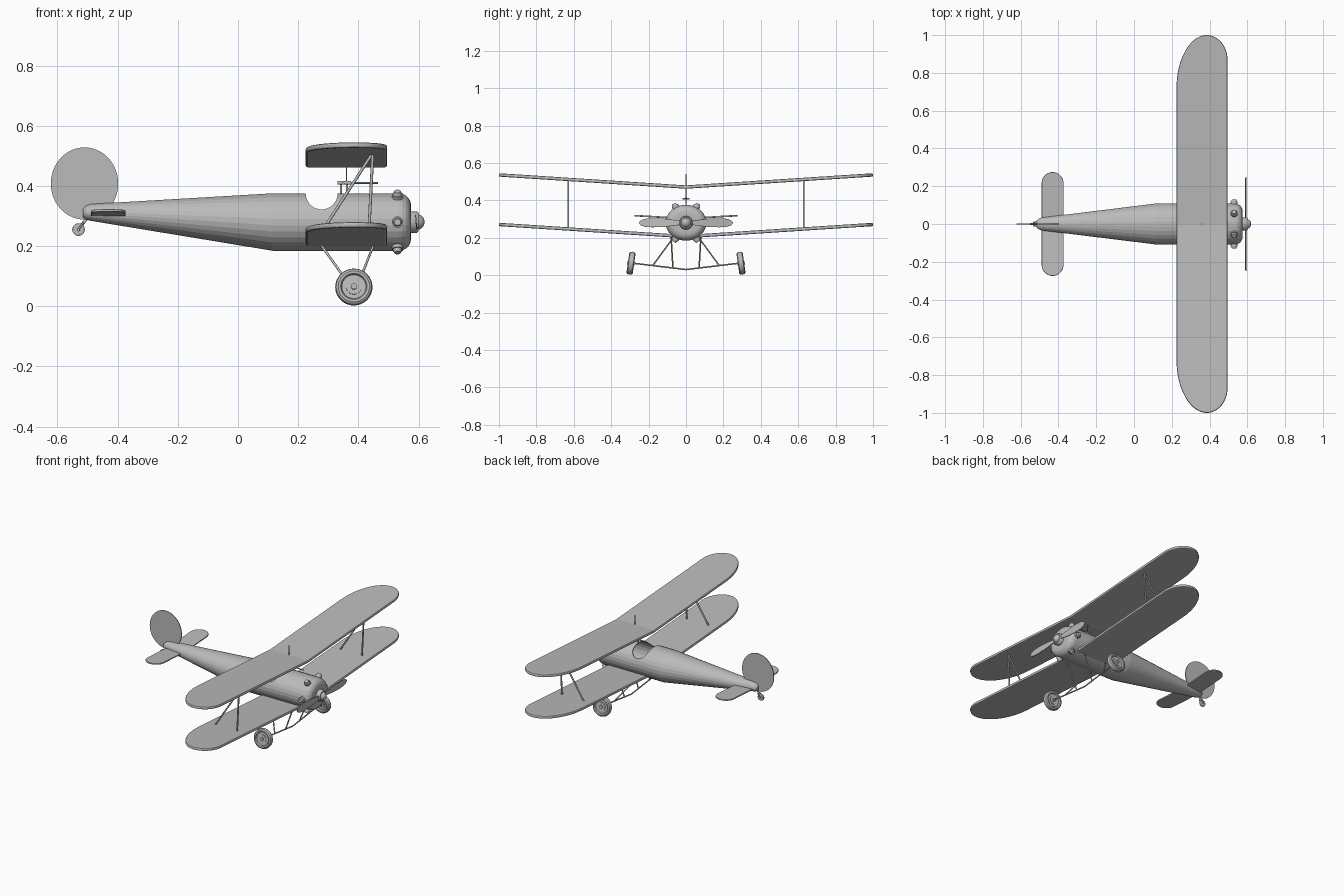
import bpy, bmesh
from math import sin, cos, pi, radians
from mathutils import Vector, Matrix

cube = bpy.data.objects.get("Cube")
if cube:
    bpy.data.objects.remove(cube)

GREY = (0.5, 0.5, 0.5, 1)
grey = bpy.data.materials.new("plain grey")
grey.use_nodes = True
grey.diffuse_color = GREY
grey.node_tree.nodes["Principled BSDF"].inputs["Base Color"].default_value = GREY


def finish(name, bm, smooth=False):
    bmesh.ops.recalc_face_normals(bm, faces=bm.faces)
    mesh = bpy.data.meshes.new(name)
    bm.to_mesh(mesh)
    bm.free()
    mesh.materials.append(grey)
    ob = bpy.data.objects.new(name, mesh)
    bpy.context.collection.objects.link(ob)
    if smooth:
        bpy.ops.object.select_all(action='DESELECT')
        ob.select_set(True)
        bpy.context.view_layer.objects.active = ob
        bpy.ops.object.shade_smooth_by_angle(angle=radians(40))
    return ob


def rod(name, a, b, r, r2=None, sides=10):
    """Cylinder or cone between two points."""
    a, b = Vector(a), Vector(b)
    axis = b - a
    m = Matrix.Translation((a + b) / 2) @ axis.to_track_quat('Z', 'Y').to_matrix().to_4x4()
    bm = bmesh.new()
    bmesh.ops.create_cone(bm, cap_ends=True, segments=sides, radius1=r,
                          radius2=r if r2 is None else r2, depth=axis.length, matrix=m)
    return finish(name, bm, True)


def loft(name, rings, sides, smooth=False):
    """Closed skin over elliptical rings (x, centre z, y radius, z radius)."""
    bm = bmesh.new()
    loops = []
    for x, zc, ry, rz in rings:
        angles = [2 * pi * (i + 0.5) / sides for i in range(sides)]
        loops.append([bm.verts.new((x, ry * cos(t), zc + rz * sin(t))) for t in angles])
    for p, q in zip(loops, loops[1:]):
        for i in range(sides):
            j = (i + 1) % sides
            bm.faces.new((p[i], p[j], q[j], q[i]))
    bm.faces.new(loops[0])
    bm.faces.new(loops[-1])
    return finish(name, bm, smooth)


def solidify(ob, thickness, offset=0):
    mod = ob.modifiers.new("thickness", 'SOLIDIFY')
    mod.thickness, mod.offset = thickness, offset


def arc(cx, cy, a, b, start, end, n=12):
    return [(cx + a * cos(t), cy + b * sin(t))
            for t in (radians(start + (end - start) * i / n) for i in range(n + 1))]


def panel(name, outline, z, slope, thickness, bevel):
    """Half outline (x, y) mirrored left to right, raised toward the tips."""
    bm = bmesh.new()
    bm.faces.new([bm.verts.new((x, y, z + slope * y)) for x, y in outline])
    ob = finish(name, bm)
    mirror = ob.modifiers.new("mirror", 'MIRROR')
    mirror.use_axis = (False, True, False)
    solidify(ob, thickness)
    mod = ob.modifiers.new("rounded_edge", 'BEVEL')
    mod.width, mod.segments, mod.limit_method = bevel, 2, 'ANGLE'
    mod.angle_limit = radians(50)
    return ob


# Fuselage shell with a rounded nose and an open cockpit
rings = [(-0.515, 0.31, 0.018, 0.014), (-0.505, 0.311, 0.028, 0.023),
         (-0.49, 0.312, 0.034, 0.028), (0.115, 0.28, 0.109, 0.096)]
for i in range(6):
    t = radians(90 * i / 5)
    rings.append((0.535 + 0.04 * sin(t), 0.28, 0.069 + 0.04 * cos(t), 0.056 + 0.04 * cos(t)))
fuselage = loft("fuselage", rings, 28)
solidify(fuselage, 0.004, -1)
cutter = rod("cockpit_cutter", (0.278, -0.2, 0.375), (0.278, 0.2, 0.375), 0.053, sides=40)
cutter.hide_render = True
cutter.hide_set(True)
cut = fuselage.modifiers.new("cockpit", 'BOOLEAN')
cut.operation, cut.object, cut.solver = 'DIFFERENCE', cutter, 'EXACT'

# Wings: straight chord with a blunt leading tip and a long trailing curve
wing = [(0.495, 0)] + arc(0.385, 0.87, 0.11, 0.13, 0, 90)
wing += arc(0.385, 0.72, 0.16, 0.28, 90, 180)[1:] + [(0.225, 0)]
for name, z in (("upper_wing", 0.471), ("lower_wing", 0.206)):
    panel(name, wing, z, 0.065, 0.018, 0.006)

# Tail surfaces
tail = [(-0.373, 0)] + arc(-0.431, 0.215, 0.058, 0.06, 0, 180, 20) + [(-0.489, 0)]
panel("tailplane", tail, 0.302, 0.06, 0.009, 0.003)
bm = bmesh.new()
bm.faces.new([bm.verts.new((x, 0, z)) for x, z in arc(-0.51, 0.408, 0.112, 0.12, 0, 352.5, 47)])
solidify(finish("tail_fin", bm), 0.005)

# Propeller, hub and spinner
loft("propeller_hub", [(0.565, 0.28, 0.036, 0.036), (0.594, 0.28, 0.036, 0.036),
                       (0.6, 0.28, 0.031, 0.031)], 24, True)
loft("spinner", [(0.598, 0.28, 0.026, 0.026), (0.609, 0.28, 0.022, 0.022),
                 (0.617, 0.28, 0.013, 0.013), (0.62, 0.28, 0.004, 0.004)], 20, True)
profile = [(0.02, 0.009), (0.06, 0.015), (0.12, 0.022), (0.18, 0.024),
           (0.22, 0.021), (0.242, 0.013), (0.25, 0.004)]
for side, label in ((1, "left"), (-1, "right")):
    bm = bmesh.new()
    edge = [(r, w) for r, w in profile] + [(r, -w) for r, w in reversed(profile)]
    bm.faces.new([bm.verts.new((0.592 + side * w * 0.1, side * r, 0.28 + w)) for r, w in edge])
    solidify(finish("propeller_blade_" + label, bm), 0.004)

# Six engine cylinder heads around the nose
for i in range(6):
    t = radians(60 * i)

    def around(r):
        return (0.53, (r + 0.013) * cos(t), 0.28 + r * sin(t))
    rod("cylinder_%d" % (i + 1), around(0.075), around(0.106), 0.019, sides=16)
    rod("cylinder_cap_%d" % (i + 1), around(0.105), around(0.118), 0.015, 0.011, sides=16)

# Gun on its mount, and the mast through the upper wing
rod("gun_barrel", (0.36, 0, 0.41), (0.465, 0, 0.41), 0.003)
rod("gun_body", (0.33, 0, 0.41), (0.375, 0, 0.41), 0.006)
for x in (0.342, 0.362):
    rod("gun_mount", (x, 0, 0.36), (x, 0, 0.41), 0.004)
rod("gun_crossbar", (0.35, -0.018, 0.408), (0.35, 0.018, 0.408), 0.004)
rod("mast", (0.36, 0, 0.36), (0.36, 0, 0.54), 0.002)

# Paired struts, axles and wheels
for s, label in ((1, "left_"), (-1, "right_")):
    top = (0.448, 0.63 * s, 0.51)
    rod(label + "front_wing_strut", (0.435, 0.63 * s, 0.25), top, 0.005)
    rod(label + "rear_wing_strut", (0.28, 0.63 * s, 0.25), top, 0.005)
    rod(label + "axle", (0.385, 0, 0.03), (0.385, 0.3 * s, 0.066), 0.004)
    rod(label + "front_gear_strut", (0.385, 0.07 * s, 0.038), (0.453, 0.08 * s, 0.21), 0.004)
    rod(label + "rear_gear_strut", (0.385, 0.178 * s, 0.051), (0.275, 0.065 * s, 0.205), 0.004)

    # Tyre lathed about y, leaning outward at the bottom
    tyre = [(0.04, -0.01), (0.044, -0.016), (0.052, -0.017), (0.059, -0.012), (0.062, 0),
            (0.059, 0.012), (0.052, 0.017), (0.044, 0.016), (0.04, 0.01)]
    bm = bmesh.new()
    verts = [bm.verts.new((r, y, 0)) for r, y in tyre]
    edges = [bm.edges.new(p) for p in zip(verts, verts[1:] + verts[:1])]
    bmesh.ops.spin(bm, geom=verts + edges, cent=(0, 0, 0), axis=(0, 1, 0),
                   angle=2 * pi, steps=32, use_merge=True)
    bmesh.ops.remove_doubles(bm, verts=bm.verts, dist=0.0001)
    parts = [finish(label + "tyre", bm, True),
             rod(label + "wheel_disc", (0, -0.008, 0), (0, 0.008, 0), 0.041, sides=32),
             rod(label + "wheel_rim", (0, -0.012, 0), (0, 0.012, 0), 0.026, sides=24),
             rod(label + "wheel_cap", (0, -0.02, 0), (0, 0.02, 0), 0.01, sides=16)]
    lean = Matrix.Translation((0.385, 0.294 * s, 0.064)) @ Matrix.Rotation(radians(8 * s), 4, 'X')
    for part in parts:
        part.data.transform(lean)

# Tail wheel on a small fork
rod("tail_wheel_leg", (-0.5, 0, 0.295), (-0.518, 0, 0.272), 0.005)
rod("tail_wheel_hub", (-0.53, -0.011, 0.255), (-0.53, 0.011, 0.255), 0.006)
for y in (-0.01, 0.01):
    rod("tail_wheel_fork", (-0.514, y, 0.279), (-0.53, y, 0.255), 0.003)
loft_wheel = rod("tail_wheel", (-0.53, -0.006, 0.255), (-0.53, 0.006, 0.255), 0.021, sides=20)
rim = loft_wheel.modifiers.new("rounded_edge", 'BEVEL')
rim.width, rim.segments, rim.limit_method = 0.003, 2, 'ANGLE'
